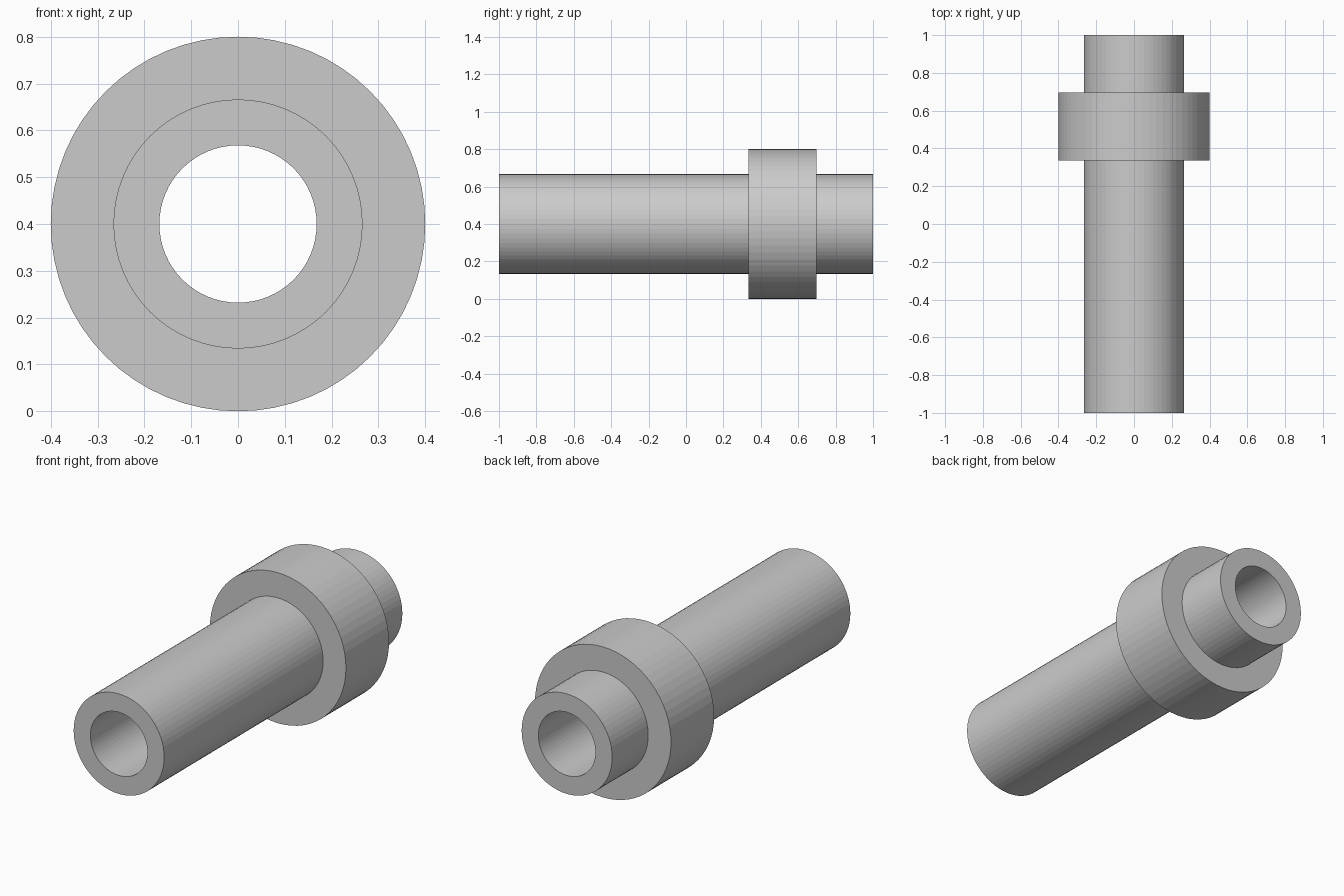
import bpy, bmesh, math

if "Cube" in bpy.data.objects:
    bpy.data.objects.remove(bpy.data.objects["Cube"])

SIDES = 64
AXIS_Z = 0.4
BORE, TUBE, COLLAR = 0.168, 0.266, 0.4

# Closed half-section of the flanged sleeve: (radius, y)
profile = [
    (BORE, -1.0), (TUBE, -1.0),
    (TUBE, 0.335), (COLLAR, 0.335),
    (COLLAR, 0.697), (TUBE, 0.697),
    (TUBE, 1.0), (BORE, 1.0),
]


def revolve(name, section):
    """Spin a closed section around the horizontal y axis."""
    bm = bmesh.new()
    rings = []
    for r, y in section:
        angles = [2 * math.pi * i / SIDES for i in range(SIDES)]
        rings.append([bm.verts.new((r * math.cos(a), y, AXIS_Z + r * math.sin(a)))
                      for a in angles])
    for k, ring in enumerate(rings):
        nxt = rings[(k + 1) % len(rings)]
        for i in range(SIDES):
            j = (i + 1) % SIDES
            bm.faces.new((ring[i], ring[j], nxt[j], nxt[i]))
    bmesh.ops.recalc_face_normals(bm, faces=bm.faces)
    mesh = bpy.data.meshes.new(name)
    bm.to_mesh(mesh)
    bm.free()
    obj = bpy.data.objects.new(name, mesh)
    bpy.context.collection.objects.link(obj)
    return obj


# Hollow tube with its raised collar
revolve("collared_sleeve", profile)
